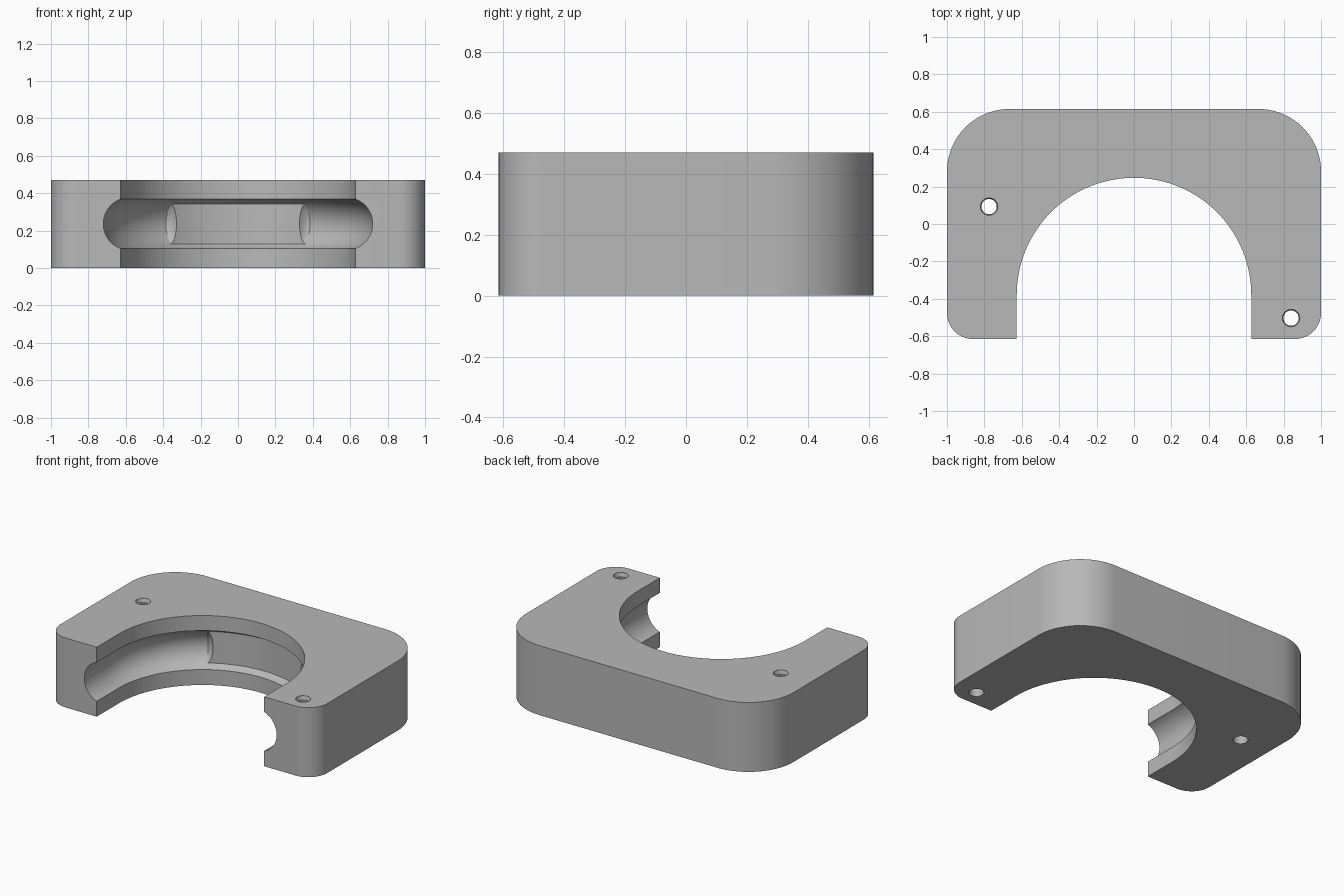
import bpy, bmesh
from math import sin, cos, pi, sqrt, radians

cube = bpy.data.objects.get("Cube")
if cube:
    bpy.data.objects.remove(cube, do_unlink=True)

HEIGHT, MID = 0.47, 0.236
HALF_Y, ARCH_Y, ARCH_R = 0.615, -0.38, 0.627
GROOVE_R, TUBE = 0.58, 0.14          # groove path radius and tube radius
STOP_R, STOP_ANGLE = 0.67, radians(32.8)
CAP = 0.052                          # depth of the hollow at each stop end

grey = bpy.data.materials.new("light grey")
grey.use_nodes = True
grey.diffuse_color = (0.48, 0.48, 0.48, 1)
grey.node_tree.nodes["Principled BSDF"].inputs["Base Color"].default_value = grey.diffuse_color


def make_object(name, bm):
    bmesh.ops.recalc_face_normals(bm, faces=bm.faces)
    mesh = bpy.data.meshes.new(name)
    bm.to_mesh(mesh)
    bm.free()
    mesh.materials.append(grey)
    obj = bpy.data.objects.new(name, mesh)
    bpy.context.collection.objects.link(obj)
    return obj


def activate(obj):
    bpy.ops.object.select_all(action='DESELECT')
    obj.select_set(True)
    bpy.context.view_layer.objects.active = obj


def arc(cx, cy, r, start, end, steps):
    angles = [radians(start + (end - start) * i / steps) for i in range(steps + 1)]
    return [(cx + r * cos(a), cy + r * sin(a)) for a in angles]


def skin(name, rings):
    """Closed solid through a row of equal rings of points."""
    bm = bmesh.new()
    loops = [[bm.verts.new(p) for p in ring] for ring in rings]
    n = len(loops[0])
    for a, b in zip(loops, loops[1:]):
        for i in range(n):
            j = (i + 1) % n
            bm.faces.new((a[i], a[j], b[j], b[i]))
    bm.faces.new(loops[0])
    bm.faces.new(loops[-1])
    return make_object(name, bm)


def cut(obj, cutter):
    cutter.hide_render = True
    mod = obj.modifiers.new("cut", 'BOOLEAN')
    mod.operation = 'DIFFERENCE'
    mod.solver = 'EXACT'
    mod.object = cutter
    activate(obj)
    bpy.ops.object.modifier_apply(modifier=mod.name)
    bpy.data.objects.remove(cutter, do_unlink=True)


# Body: rounded block with an arched opening
BACK, FRONT = 0.335, 0.14
outline = [(ARCH_R, -HALF_Y)]
outline += arc(1 - FRONT, FRONT - HALF_Y, FRONT, -90, 0, 14)
outline += arc(1 - BACK, HALF_Y - BACK, BACK, 0, 90, 20)
outline += arc(BACK - 1, HALF_Y - BACK, BACK, 90, 180, 20)
outline += arc(FRONT - 1, FRONT - HALF_Y, FRONT, 180, 270, 14)
outline += [(-ARCH_R, -HALF_Y)]
outline += arc(0, ARCH_Y, ARCH_R, 180, 0, 72)
body = skin("clamp_body", [[(x, y, z) for x, y in outline] for z in (0, HEIGHT)])

# Round groove following the arch and running straight out through both arms
stations = [((1, 0), -0.5)]
stations += [(d, 0) for d in arc(0, 0, 1, 0, 180, 72)]
stations += [((-1, 0), -0.5)]
rings = []
for (dx, dy), shift in stations:
    ring = []
    for i in range(48):
        a = 2 * pi * (i + 0.5) / 48
        r = GROOVE_R + TUBE * cos(a)
        ring.append((r * dx, ARCH_Y + r * dy + shift, MID + TUBE * sin(a)))
    rings.append(ring)
cut(body, skin("groove_cutter", rings))

# Threaded screw holes
for x, y in ((-0.775, 0.093), (0.84, -0.503)):
    turns = 12
    rings = []
    for k in range(2 * turns + 1):
        z = -0.02 + (HEIGHT + 0.04) * k / (2 * turns)
        r = 0.047 if k % 2 else 0.041
        rings.append([(px, py, z) for px, py in arc(x, y, r, 0, 345, 23)])
    cut(body, skin("hole_cutter", rings))

# Groove stop: curved filler at the back of the groove with hollow ends
half = sqrt(TUBE ** 2 - (STOP_R - GROOVE_R) ** 2)
SPAN, ROWS, DEPTH = 32, 16, 5
bm = bmesh.new()
grid = {}
for k in range(ROWS + 1):
    z = half * sin(pi * (k / ROWS - 0.5))
    outer = GROOVE_R + sqrt(TUBE ** 2 - z * z) + 0.004
    for j in range(DEPTH + 1):
        r = STOP_R + (outer - STOP_R) * j / DEPTH
        rho = ((r - GROOVE_R) ** 2 + z * z) / TUBE ** 2
        end = STOP_ANGLE - CAP * sqrt(max(0, 1 - rho)) / r
        for s in range(SPAN + 1):
            a = end * (2 * s / SPAN - 1)
            grid[s, k, j] = bm.verts.new((r * sin(a), ARCH_Y + r * cos(a), MID + z))
for k in range(ROWS):
    for j in (0, DEPTH):
        for s in range(SPAN):
            bm.faces.new((grid[s, k, j], grid[s + 1, k, j],
                          grid[s + 1, k + 1, j], grid[s, k + 1, j]))
    for s in (0, SPAN):
        for j in range(DEPTH):
            bm.faces.new((grid[s, k, j], grid[s, k, j + 1],
                          grid[s, k + 1, j + 1], grid[s, k + 1, j]))
for k in (0, ROWS):
    for s in range(SPAN):
        for j in range(DEPTH):
            bm.faces.new((grid[s, k, j], grid[s + 1, k, j],
                          grid[s + 1, k, j + 1], grid[s, k, j + 1]))
stop = make_object("groove_stop", bm)

for obj in (body, stop):
    activate(obj)
    bpy.ops.object.shade_smooth_by_angle(angle=radians(25))
